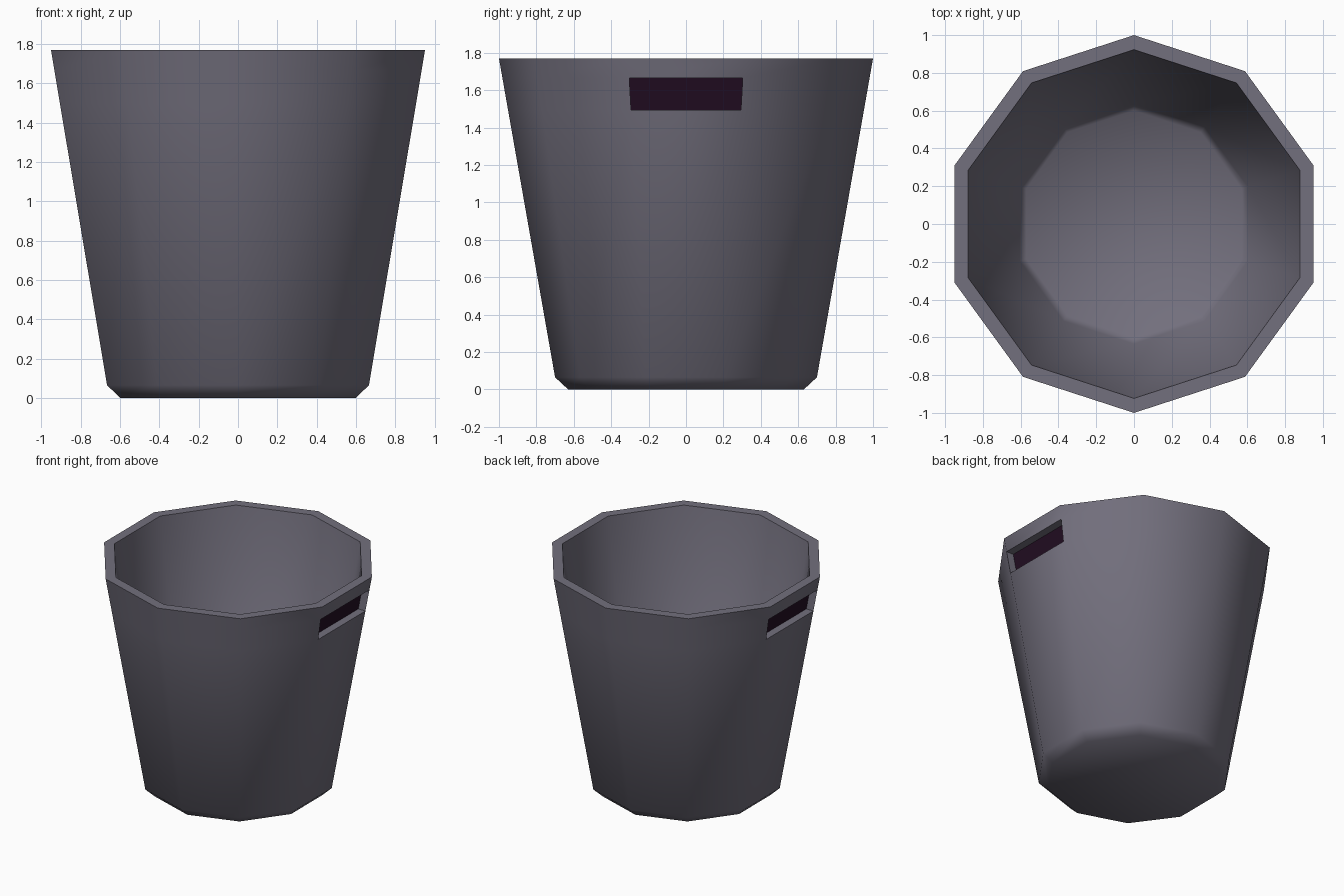
import bpy, bmesh, math

if "Cube" in bpy.data.objects:
    bpy.data.objects.remove(bpy.data.objects["Cube"])

SIDES = 10


def material(name, rgb):
    m = bpy.data.materials.new(name)
    m.diffuse_color = (*rgb, 1)
    m.use_nodes = True
    m.node_tree.nodes["Principled BSDF"].inputs["Base Color"].default_value = m.diffuse_color
    return m


def outer_radius(z):
    return 0.70 + 0.30 * (z - 0.065) / (1.77 - 0.065)


# Closed wall profile (radius, height): outside going up, then inside going down
SLOT_LOW, SLOT_HIGH = 1.495, 1.665
profile = [(0.63, 0), (0.70, 0.065),
           (outer_radius(SLOT_LOW), SLOT_LOW), (outer_radius(SLOT_HIGH), SLOT_HIGH),
           (1.0, 1.77), (0.923, 1.77), (0.635, 0.105), (0.60, 0.07)]

bm = bmesh.new()
rings = []
for r, z in profile:
    ring = []
    for k in range(SIDES):
        a = math.radians(90 + 360 / SIDES * k)
        ring.append(bm.verts.new((r * math.cos(a), r * math.sin(a), z)))
    rings.append(ring)

# Walls, with the two side facets remembered for the grip slots
slots = []
for i, (lo, hi) in enumerate(zip(rings, rings[1:])):
    for k in range(SIDES):
        n = (k + 1) % SIDES
        f = bm.faces.new((lo[k], lo[n], hi[n], hi[k]))
        if i == 2 and abs(f.calc_center_median().y) < 0.01:
            slots.append(f)

# Underside and inner floor
bm.faces.new(rings[0][::-1])
bm.faces.new(rings[-1])
bm.normal_update()

# Grip slots: push the facets straight inward and colour the back dark
for f in slots:
    side = 1 if f.calc_center_median().x > 0 else -1
    back = bmesh.ops.extrude_discrete_faces(bm, faces=[f])["faces"][0]
    bmesh.ops.translate(bm, verts=back.verts[:], vec=(-0.062 * side, 0, 0))
    back.material_index = 1

bmesh.ops.recalc_face_normals(bm, faces=bm.faces[:])
mesh = bpy.data.meshes.new("bucket")
bm.to_mesh(mesh)
bm.free()
mesh.materials.append(material("bucket grey", (0.17, 0.16, 0.205)))
mesh.materials.append(material("slot dark purple", (0.016, 0.004, 0.016)))

bucket = bpy.data.objects.new("bucket", mesh)
bpy.context.collection.objects.link(bucket)
bpy.context.view_layer.objects.active = bucket
bucket.select_set(True)
bpy.ops.object.shade_smooth_by_angle(angle=math.radians(62))
